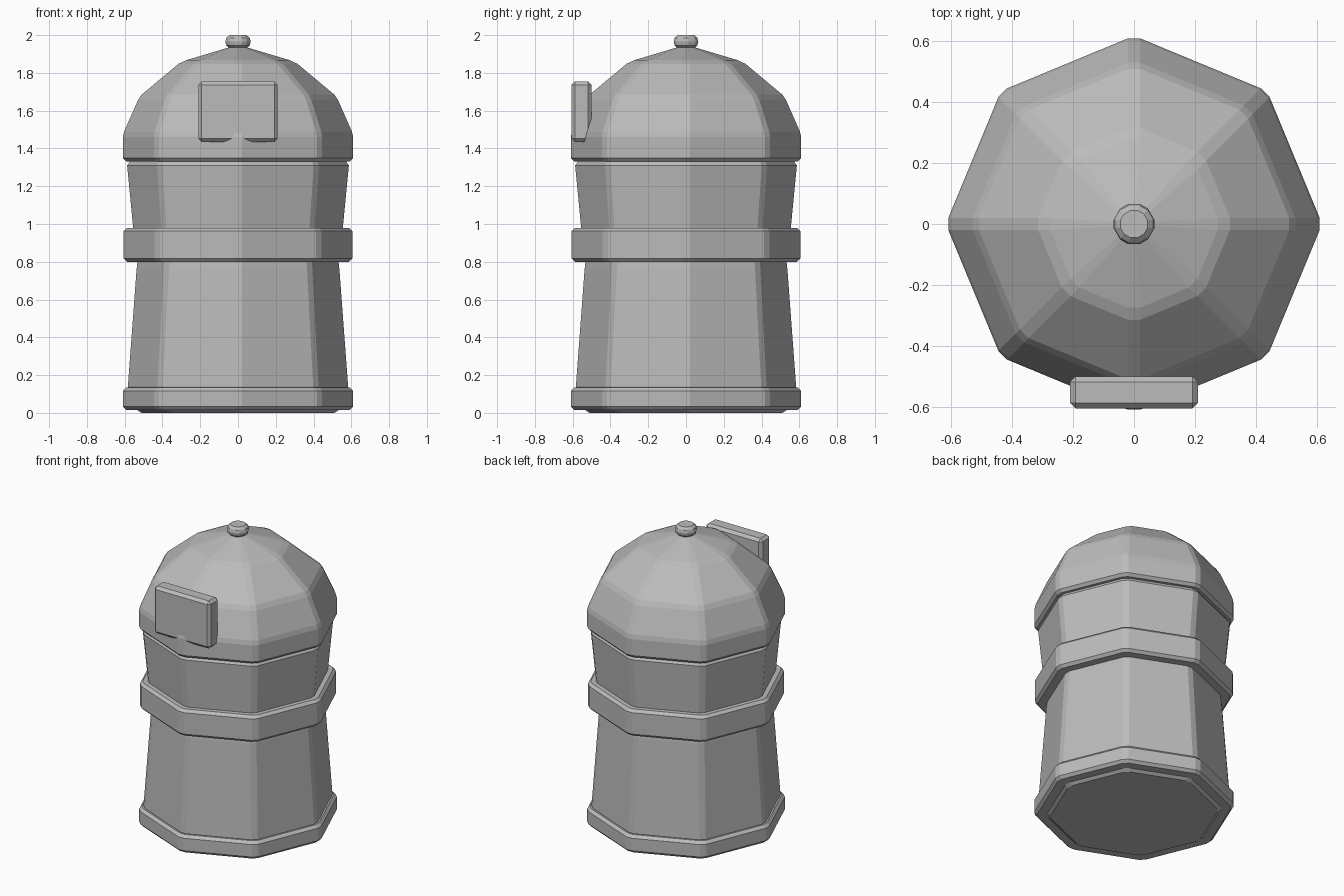
import bpy
import bmesh
from math import atan2, cos, sin, pi, hypot

old = bpy.data.objects.get("Cube")
if old:
    bpy.data.objects.remove(old, do_unlink=True)

# single painted colour
grey = bpy.data.materials.new("plain_grey")
grey.use_nodes = True
COLOUR = (0.5, 0.5, 0.5, 1)
grey.diffuse_color = COLOUR
grey.node_tree.nodes["Principled BSDF"].inputs["Base Color"].default_value = COLOUR


def add_object(name, bm):
    bmesh.ops.recalc_face_normals(bm, faces=bm.faces)
    mesh = bpy.data.meshes.new(name)
    bm.to_mesh(mesh)
    bm.free()
    mesh.materials.append(grey)
    obj = bpy.data.objects.new(name, mesh)
    bpy.context.collection.objects.link(obj)
    return obj


def faceted_lathe(name, profile, sides=8, chamfer=0.02):
    """Stack rings of a polygon whose corners are cut; profile is (radius, z)."""
    bm = bmesh.new()
    rings = []
    for radius, z in profile:
        half = min(atan2(chamfer, radius), pi / sides * 0.5)
        reach = min(hypot(radius, chamfer), radius * 1.03)
        angles = [2 * pi * k / sides + s * half for k in range(sides) for s in (-1, 1)]
        rings.append([bm.verts.new((reach * cos(a), reach * sin(a), z)) for a in angles])
    count = sides * 2
    for low, high in zip(rings, rings[1:]):
        for i in range(count):
            j = (i + 1) % count
            bm.faces.new((low[i], low[j], high[j], high[i]))
    bm.faces.new(rings[0])
    bm.faces.new(rings[-1])
    return add_object(name, bm)


def band(name, radius, bottom, top, edge=0.018):
    """Octagonal hoop with softened rims."""
    return faceted_lathe(name, [(radius - edge, bottom), (radius, bottom + edge),
                                (radius, top - edge), (radius - edge, top)])


# tapered body sections
faceted_lathe("lower_body", [(0.51, 0), (0.54, 0.02), (0.583, 0.14), (0.537, 0.76), (0.53, 0.82)])
faceted_lathe("upper_body", [(0.54, 0.94), (0.555, 0.98), (0.587, 1.31), (0.57, 1.335), (0.55, 1.36)])

# hoops
band("base_band", 0.61, 0.015, 0.135)
band("middle_band", 0.605, 0.80, 0.98)

# domed lid
faceted_lathe("dome_lid", [(0.592, 1.332), (0.61, 1.35), (0.61, 1.46), (0.603, 1.49),
                           (0.53, 1.655), (0.51, 1.685), (0.315, 1.848),
                           (0.275, 1.867), (0.03, 1.94)])

# knob on top
faceted_lathe("top_knob", [(0.042, 1.928), (0.062, 1.945), (0.067, 1.965),
                           (0.062, 1.985), (0.045, 2.0)], sides=6, chamfer=0.014)

# front panel with bevelled edges
bm = bmesh.new()
bmesh.ops.create_cube(bm, size=1)
bmesh.ops.scale(bm, vec=(0.42, 0.105, 0.32), verts=bm.verts)
bmesh.ops.translate(bm, vec=(0, -0.553, 1.595), verts=bm.verts)
bmesh.ops.bevel(bm, geom=bm.edges[:], offset=0.018, segments=1, affect='EDGES')
add_object("front_panel", bm)
